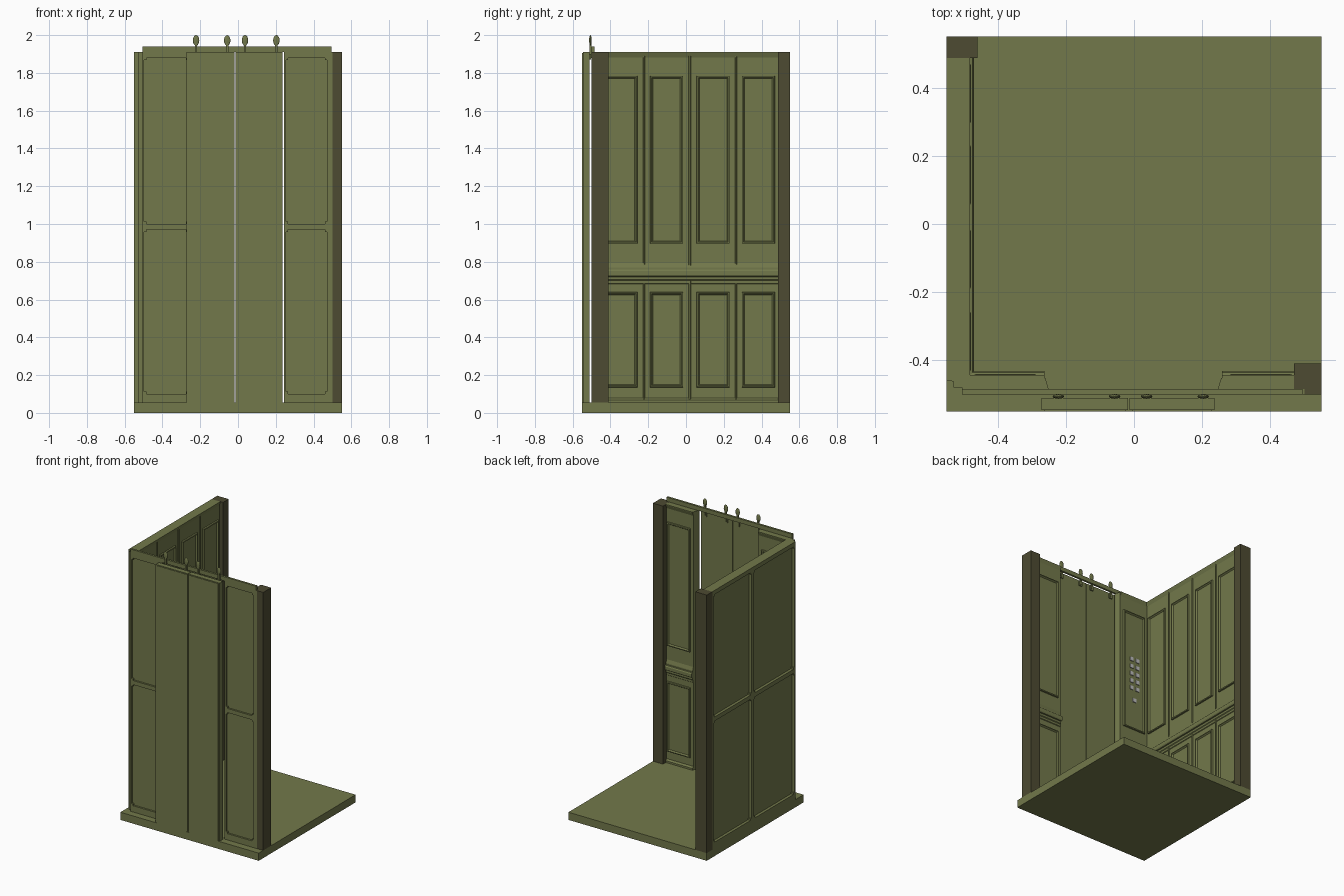
import bpy, bmesh
from mathutils import Matrix, Vector

if "Cube" in bpy.data.objects:
    bpy.data.objects.remove(bpy.data.objects["Cube"])


def material(name, rgb):
    m = bpy.data.materials.new(name)
    m.diffuse_color = (*rgb, 1)
    m.use_nodes = True
    m.node_tree.nodes["Principled BSDF"].inputs["Base Color"].default_value = m.diffuse_color
    return m


OLIVE = material("olive", (0.17, 0.19, 0.07))
DARK = material("dark_olive", (0.075, 0.07, 0.032))
GREY = material("grey", (0.5, 0.5, 0.5))


def finish(bm, name, mat):
    bmesh.ops.recalc_face_normals(bm, faces=bm.faces)
    me = bpy.data.meshes.new(name)
    bm.to_mesh(me)
    bm.free()
    me.materials.append(mat)
    ob = bpy.data.objects.new(name, me)
    bpy.context.collection.objects.link(ob)
    return ob


def add_box(bm, x0, x1, y0, y1, z0, z1):
    mat = Matrix.Translation(((x0 + x1) / 2, (y0 + y1) / 2, (z0 + z1) / 2)) @ \
        Matrix.Diagonal((x1 - x0, y1 - y0, z1 - z0, 1))
    bmesh.ops.create_cube(bm, size=1, matrix=mat)


def boxes(name, dims, mat=OLIVE):
    bm = bmesh.new()
    for d in dims:
        add_box(bm, *d)
    return finish(bm, name, mat)


def prism(name, a, b, place, mat=OLIVE, profile=()):
    """Extrude a 2D profile from a to b; place(p, q, t) gives the 3D point."""
    bm = bmesh.new()
    ends = [[bm.verts.new(place(p, q, t)) for p, q in profile] for t in (a, b)]
    n = len(profile)
    for i in range(n):
        j = (i + 1) % n
        bm.faces.new((ends[0][i], ends[0][j], ends[1][j], ends[1][i]))
    for e in ends:
        bm.faces.new(e)
    return finish(bm, name, mat)


def raised_panel(name, place, u0, u1, v0, v1):
    """Moulded frame with a sunk field, made from nested rectangles."""
    bm = bmesh.new()
    loops = []
    for inset, h in ((0, -0.004), (0.002, 0.010), (0.009, 0.012), (0.016, 0.002), (0.018, 0.002)):
        a, b, c, d = u0 + inset, u1 - inset, v0 + inset, v1 - inset
        loops.append([bm.verts.new(place(h, v, u)) for u, v in ((a, c), (b, c), (b, d), (a, d))])
    for p, q in zip(loops, loops[1:]):
        for i in range(4):
            j = (i + 1) % 4
            bm.faces.new((p[i], p[j], q[j], q[i]))
    bm.faces.new(loops[-1])
    bm.faces.new(loops[0])
    return finish(bm, name, OLIVE)


LEFT_X, FRONT_Y = -0.49, -0.452          # inner wall faces
Z0, Z1 = 0.055, 1.91


def on_left(h, v, u):
    return (LEFT_X + h, u, v)


def on_front(h, v, u):
    return (u, FRONT_Y + h, v)


# Floor and corner posts
boxes("floor", [(-0.55, 0.55, -0.55, 0.55, 0, Z0)])
boxes("back_left_post", [(-0.55, -0.46, 0.487, 0.55, Z0, Z1)], DARK)
prism("front_right_post", Z0, Z1, lambda p, q, t: (p, q, t), DARK,
      [(0.5, -0.5), (0.55, -0.5), (0.55, -0.41), (0.47, -0.41), (0.47, -0.485), (0.5, -0.485)])

# Wall cores
boxes("left_wall", [(-0.53, LEFT_X, -0.48, 0.487, Z0, Z1)])
for side, a, b, c, d in (("left", -0.505, -0.25, -0.505, -0.26), ("right", 0.245, 0.475, 0.256, 0.475)):
    prism("front_wall_" + side, Z0, Z1, lambda p, q, t: (p, q, t), OLIVE,
          [(a, -0.487), (b, -0.487), (d, FRONT_Y), (c, FRONT_Y)])

# Outer frame of the left wall: two by two sunk fields with small corner blocks
S = 0.012
dims = [(-0.55, -0.53, a, b, Z0, Z1) for a, b in ((0.472, 0.487), (0.012, 0.042))]
dims += [(-0.55, -0.53, -0.46, 0.48, a, b) for a, b in ((Z0, 0.1), (0.97, 1.0), (1.88, Z1))]
for y0, y1 in ((-0.445, 0.012), (0.042, 0.472)):
    for z0, z1 in ((0.1, 0.97), (1.0, 1.88)):
        for y in (y0, y1 - S):
            for z in (z0, z1 - S):
                dims.append((-0.55, -0.53, y, y + S, z, z + S))
boxes("left_outer_frame", dims)
prism("front_left_corner_trim", Z0, Z1, lambda p, q, t: (p, q, t), OLIVE,
      [(-0.55, -0.445), (-0.55, -0.46), (-0.53, -0.462), (-0.505, -0.48), (-0.505, -0.445)])

# Outer frame of the front side walls, with the header above the doors
dims = [(-0.505, 0.495, -0.5, -0.485, Z1, 1.94)]
for x0, x1, i0, i1 in ((-0.505, -0.25, -0.497, -0.262), (0.243, 0.5, 0.253, 0.472)):
    dims += [(x0, i0, -0.5, -0.485, Z0, Z1), (i1, x1, -0.5, -0.485, Z0, Z1)]
    dims += [(i0, i1, -0.5, -0.485, a, b) for a, b in ((Z0, 0.1), (0.97, 1.0), (1.88, Z1))]
    for z in (0.1, 0.97 - S, 1.0, 1.88 - S):
        dims += [(i0, i0 + S, -0.5, -0.485, z, z + S), (i1 - S, i1, -0.5, -0.485, z, z + S)]
boxes("front_outer_frame", dims)

# Sliding doors with thin outer skins
for name, a, b in (("left", -0.272, -0.0175), ("right", -0.0125, 0.236)):
    boxes("door_" + name, [(a, b, -0.546, -0.51, Z0, Z1),
                           (a + 0.008, b - 0.008, -0.55, -0.545, Z0, Z1 - 0.005)])

# Door hangers: stems with flat rollers
for i, x in enumerate((-0.222, -0.057, 0.037, 0.203)):
    bm = bmesh.new()
    add_box(bm, x - 0.006, x + 0.006, -0.512, -0.5, 1.88, 1.96)
    bmesh.ops.create_uvsphere(bm, u_segments=12, v_segments=8, radius=1,
                              matrix=Matrix.Translation((x, -0.506, 1.972)) @
                              Matrix.Diagonal((0.017, 0.007, 0.028, 1)))
    # small foot reaching the door
    add_box(bm, x - 0.014, x + 0.014, -0.514, -0.503, 1.87, 1.9)
    finish(bm, f"door_hanger_{i + 1}", OLIVE)

# Inner raised panels
ROWS = (("lower", 0.135, 0.64), ("upper", 0.895, 1.785))
for row, z0, z1 in ROWS:
    for i, y in enumerate((-0.345, -0.103, 0.144, 0.383)):
        raised_panel(f"left_panel_{row}_{i + 1}", on_left, y - 0.088, y + 0.088, z0, z1)
    raised_panel(f"front_panel_left_{row}", on_front, -0.47, -0.285, z0, z1)
    raised_panel(f"front_panel_right_{row}", on_front, 0.28, 0.465, z0, z1)

# Ribs between the left wall panels
for i, (y, w) in enumerate(((-0.222, 0.005), (0.02, 0.008), (0.265, 0.005))):
    for row, z0, z1 in (("lower", 0.06, 0.7), ("upper", 0.78, 1.89)):
        prism(f"rib_{row}_{i + 1}", z0, z1, lambda p, q, t: (LEFT_X + q, p, t), OLIVE,
              [(y - w, -0.002), (y - w / 2, 0.007), (y + w / 2, 0.007), (y + w, -0.002)])

# Chair rail, plinth and crown along each inner wall
RAIL = [(-0.002, 0.68), (0.004, 0.685), (0.004, 0.7), (0.008, 0.705), (0.008, 0.72), (0.016, 0.722),
        (0.021, 0.73), (0.021, 0.75), (0.016, 0.758), (0.008, 0.76), (0.008, 0.77), (-0.002, 0.8)]
PLINTH = [(-0.002, Z0), (0.01, Z0), (0.01, 0.068), (-0.002, 0.082)]
CROWN = [(-0.002, 1.875), (0.009, 1.905), (0.009, Z1), (-0.002, Z1)]
RUNS = (("left", on_left, -0.45, 0.487), ("front_left", on_front, -0.49, -0.262),
        ("front_right", on_front, 0.258, 0.47))
for name, place, a, b in RUNS:
    prism("chair_rail_" + name, a, b, place, OLIVE, RAIL)
    prism("plinth_" + name, a, b, place, OLIVE, PLINTH)
    prism("crown_" + name, a, b, place, OLIVE, CROWN)

# Call buttons on the inside of the front left wall
spots = [(x, 1.43 - 0.055 * r) for r in range(5) for x in (-0.355, -0.405)] + [(-0.38, 1.12)]
boxes("call_buttons", [(x - 0.014, x + 0.014, FRONT_Y, FRONT_Y + 0.008, z - 0.014, z + 0.014)
                       for x, z in spots], GREY)
